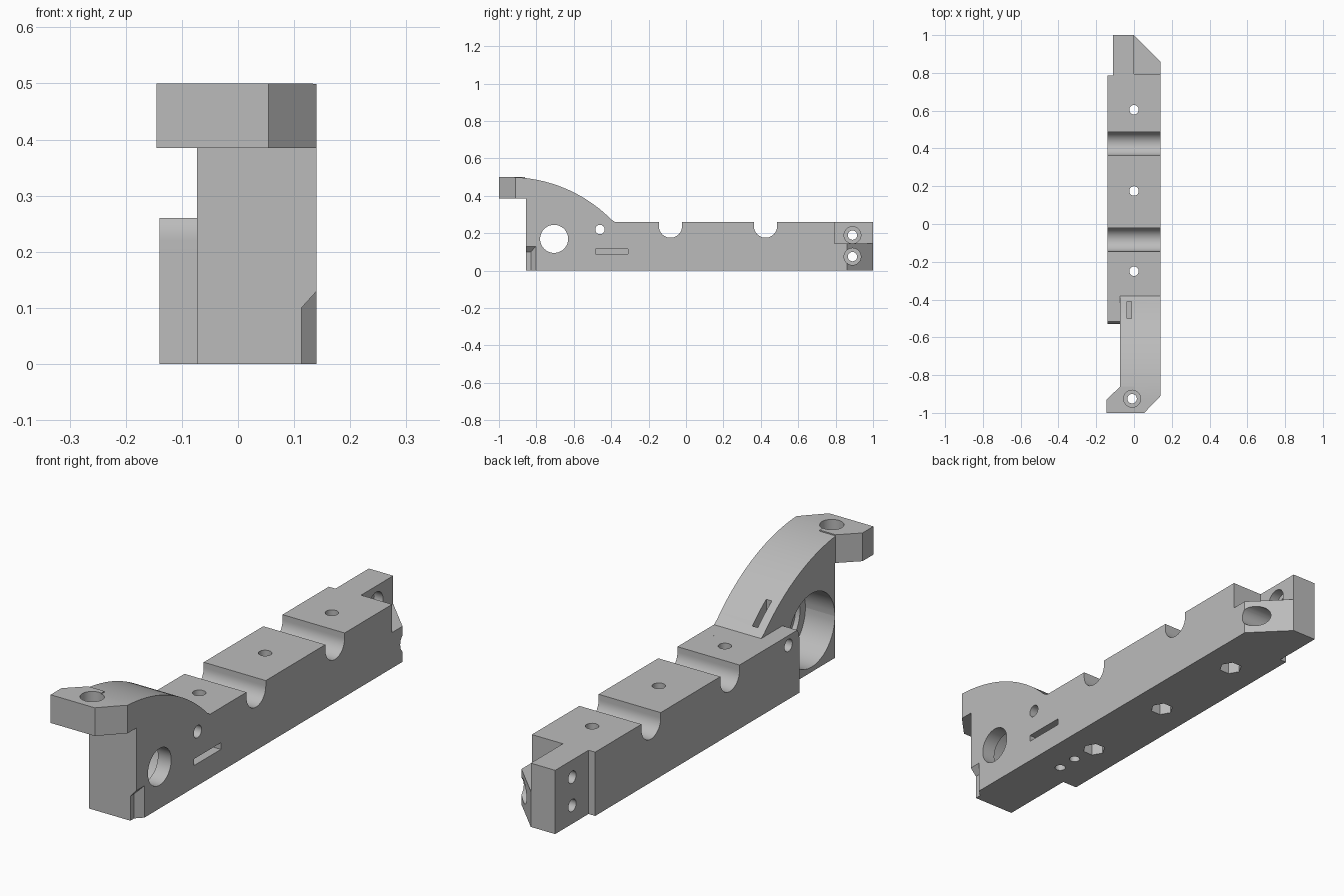
import bpy
import bmesh
from math import cos, sin, pi, radians, sqrt
from mathutils import Vector

if "Cube" in bpy.data.objects:
    bpy.data.objects.remove(bpy.data.objects["Cube"])

grey = bpy.data.materials.new("plain grey")
grey.use_nodes = True
colour = (0.5, 0.5, 0.5, 1)
grey.diffuse_color = colour
grey.node_tree.nodes["Principled BSDF"].inputs["Base Color"].default_value = colour

SIDE, ARM = 0.14, -0.073       # outer face and inner face of the arm


def prism(name, points, low, high, axis):
    """Extrude a flat outline along x, y or z; outline uses the other two axes."""
    def place(p, t):
        co = list(p)
        co.insert("xyz".index(axis), t)
        return Vector(co)
    bm = bmesh.new()
    face = bm.faces.new([bm.verts.new(place(p, low)) for p in points])
    out = bmesh.ops.extrude_face_region(bm, geom=[face])
    shift = place((0, 0), high - low)
    for v in out["geom"]:
        if isinstance(v, bmesh.types.BMVert):
            v.co += shift
    bmesh.ops.recalc_face_normals(bm, faces=bm.faces[:])
    mesh = bpy.data.meshes.new(name)
    bm.to_mesh(mesh)
    bm.free()
    ob = bpy.data.objects.new(name, mesh)
    bpy.context.collection.objects.link(ob)
    mesh.materials.append(grey)
    return ob


def rect(a0, a1, b0, b1):
    return [(a0, b0), (a1, b0), (a1, b1), (a0, b1)]


def arc(a, b, r, start=0, end=2 * pi, n=32):
    """Points on an arc; a full turn leaves out the repeated last point."""
    full = abs(end - start) > 6.28
    return [(a + r * cos(start + (end - start) * i / n),
             b + r * sin(start + (end - start) * i / n))
            for i in range(n if full else n + 1)]


def combine(other, operation):
    mod = body.modifiers.new(other.name, "BOOLEAN")
    mod.operation, mod.solver, mod.object = operation, "EXACT", other
    other.hide_render = True
    bpy.context.view_layer.objects.active = body
    bpy.ops.object.modifier_apply(modifier=mod.name)
    bpy.data.objects.remove(other)


def cut(name, points, low, high, axis):
    combine(prism(name, points, low, high, axis), "DIFFERENCE")


# Long block, with a rounded upper front edge
corner = arc(-0.46, 0.22, 0.07, pi - 0.608, pi, 8)
body = prism("clamp_body", [(-0.53, 0), (1, 0), (1, 0.26)] + corner,
             -SIDE, SIDE, "x")

# Raised arm with a curved back
R = 0.77
back = [(-0.945 + 0.565 * i / 28, 0.5 - R + sqrt(R * R - (0.565 * i / 28) ** 2))
        for i in range(29)]
back[-1] = (-0.38, 0.26)
arm = [(-0.855, 0), (-0.3, 0), (-0.3, 0.26)] + back[::-1]
arm += [(-1, 0.5), (-1, 0.385), (-0.855, 0.385)]
combine(prism("arm", arm, ARM, SIDE, "x"), "UNION")

# Head: widened toward one side, bevelled on the other
combine(prism("head", [(-0.145, -1), (0, -1), (0, -0.86), (ARM, -0.86),
                       (-0.145, -0.93)], 0.385, 0.5, "z"), "UNION")
cut("head_bevel", [(0.035, -1.02), (0.16, -1.02), (0.16, -0.89)], 0.3, 0.6, "z")
cut("head_bore", arc(-0.01, -0.925, 0.025), 0.3, 0.6, "z")
cut("head_counterbore", arc(-0.01, -0.925, 0.045), 0.44, 0.6, "z")

# Two rod channels across the top
for y in (-0.083, 0.425):
    groove = arc(y, 0.238, 0.062, pi, 2 * pi, 20)
    cut("rod_channel", groove + [(y + 0.062, 0.3), (y - 0.062, 0.3)], -0.2, 0.2, "x")

# Upright bolt holes with hexagonal nut pockets below
for y in (-0.25, 0.175, 0.605):
    cut("bolt_hole", arc(0, y, 0.025), -0.1, 0.4, "z")
    cut("nut_pocket", arc(0, y, 0.045, n=6), -0.1, 0.06, "z")

# Back end: side step, upper notch, bevelled lower corner, bolt holes
cut("side_step", rect(-0.2, -0.11, 0.785, 1.1), -0.1, 0.4, "z")
cut("upper_notch", rect(0, 0.2, 0.793, 1.1), 0.145, 0.4, "z")
cut("end_bevel", [(-0.02, 1.02), (0.16, 1.02), (0.16, 0.84)], -0.1, 0.4, "z")
for z in (0.075, 0.19):
    cut("end_bolt_hole", arc(0.89, z, 0.025), -0.2, 0.2, "x")
    cut("end_counterbore", arc(0.89, z, 0.045), -0.04, 0.2, "x")

# Bearing seat in the arm
for name, r, depth in (("bearing_seat", 0.15, 0.06),
                       ("seat_step", 0.115, 0.08), ("axle_hole", 0.075, 0.2)):
    cut(name, arc(-0.705, 0.17, r, n=48), -0.2, depth, "x")

# Tension bolt hole, its nut slot, belt slot and screw holes below it
cut("cross_hole", arc(-0.46, 0.22, 0.025), -0.2, 0.2, "x")
cut("nut_slot", rect(-0.037, -0.012, -0.5, -0.41), 0.175, 0.5, "z")
cut("belt_slot", rect(-0.485, -0.31, 0.09, 0.117), -0.03, 0.2, "x")
for y in (-0.45, -0.36):
    cut("screw_hole", arc(0.01, y, 0.021, n=24), -0.1, 0.1, "z")

# Small foot notch with a sloping ceiling
notch = prism("foot_notch", [(0.113, -0.9), (0.113, -0.83), (0.153, -0.79),
                             (0.153, -0.9)], -0.1, 0.1, "z")
for v in notch.data.vertices:
    if v.co.z > 0:
        v.co.z = 0.1 + (v.co.x - 0.113) * 1.1
combine(notch, "DIFFERENCE")

bpy.ops.object.select_all(action="DESELECT")
body.select_set(True)
bpy.context.view_layer.objects.active = body
bpy.ops.object.shade_smooth_by_angle(angle=radians(30))
